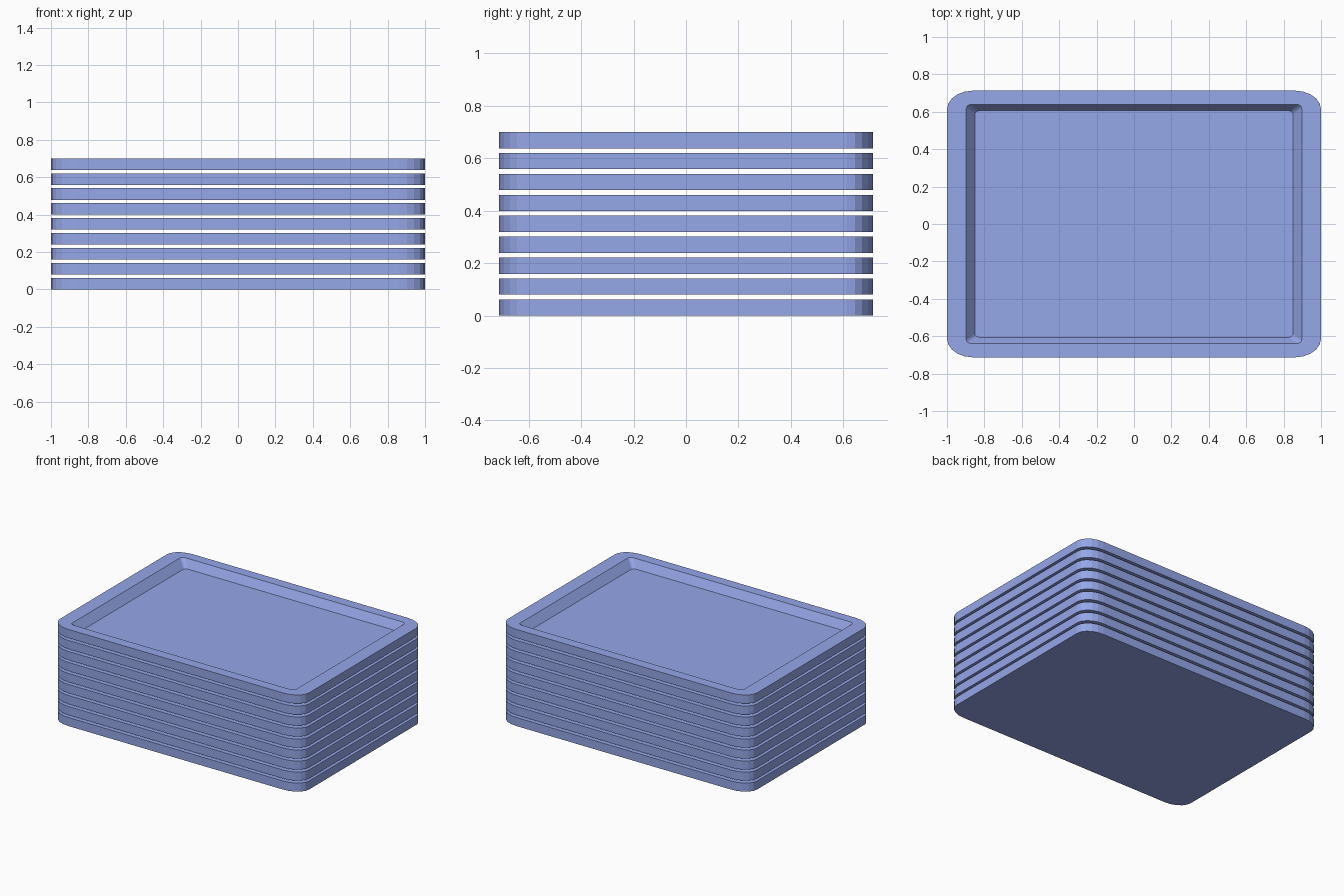
import bpy, bmesh
from math import sin, cos, pi

if "Cube" in bpy.data.objects:
    bpy.data.objects.remove(bpy.data.objects["Cube"])

COUNT, PITCH, THICK, DEPTH = 9, 0.0798, 0.062, 0.058


def ring(bm, hx, hy, rx, ry, z, seg=5):
    """Rounded rectangle loop of vertices."""
    out = []
    for q, (sx, sy) in enumerate([(1, 1), (-1, 1), (-1, -1), (1, -1)]):
        for i in range(seg + 1):
            a = (q + i / seg) * pi / 2
            out.append(bm.verts.new((sx * (hx - rx) + rx * cos(a),
                                     sy * (hy - ry) + ry * sin(a), z)))
    return out


def tray_mesh():
    bm = bmesh.new()
    loops = [
        ring(bm, 1.0, 0.713, 0.14, 0.10, 0),                  # underside
        ring(bm, 1.0, 0.713, 0.14, 0.10, THICK),              # outer rim
        ring(bm, 0.897, 0.64, 0.03, 0.022, THICK),            # inner rim
        ring(bm, 0.85, 0.606, 0.025, 0.018, THICK - DEPTH),   # recessed floor
    ]
    bm.faces.new(loops[0][::-1])
    for a, b in zip(loops, loops[1:]):
        n = len(a)
        for i in range(n):
            j = (i + 1) % n
            bm.faces.new((a[i], a[j], b[j], b[i]))
    bm.faces.new(loops[-1])
    me = bpy.data.meshes.new("tray")
    bm.to_mesh(me)
    bm.free()
    return me


# Blue plastic
blue = bpy.data.materials.new("blue_plastic")
blue.diffuse_color = (0.30, 0.385, 0.81, 1)
blue.use_nodes = True
blue.node_tree.nodes["Principled BSDF"].inputs["Base Color"].default_value = blue.diffuse_color

# Stack of identical trays
mesh = tray_mesh()
mesh.materials.append(blue)
for k in range(COUNT):
    tray = bpy.data.objects.new(f"tray_{k + 1}", mesh)
    tray.location.z = k * PITCH
    bpy.context.collection.objects.link(tray)
